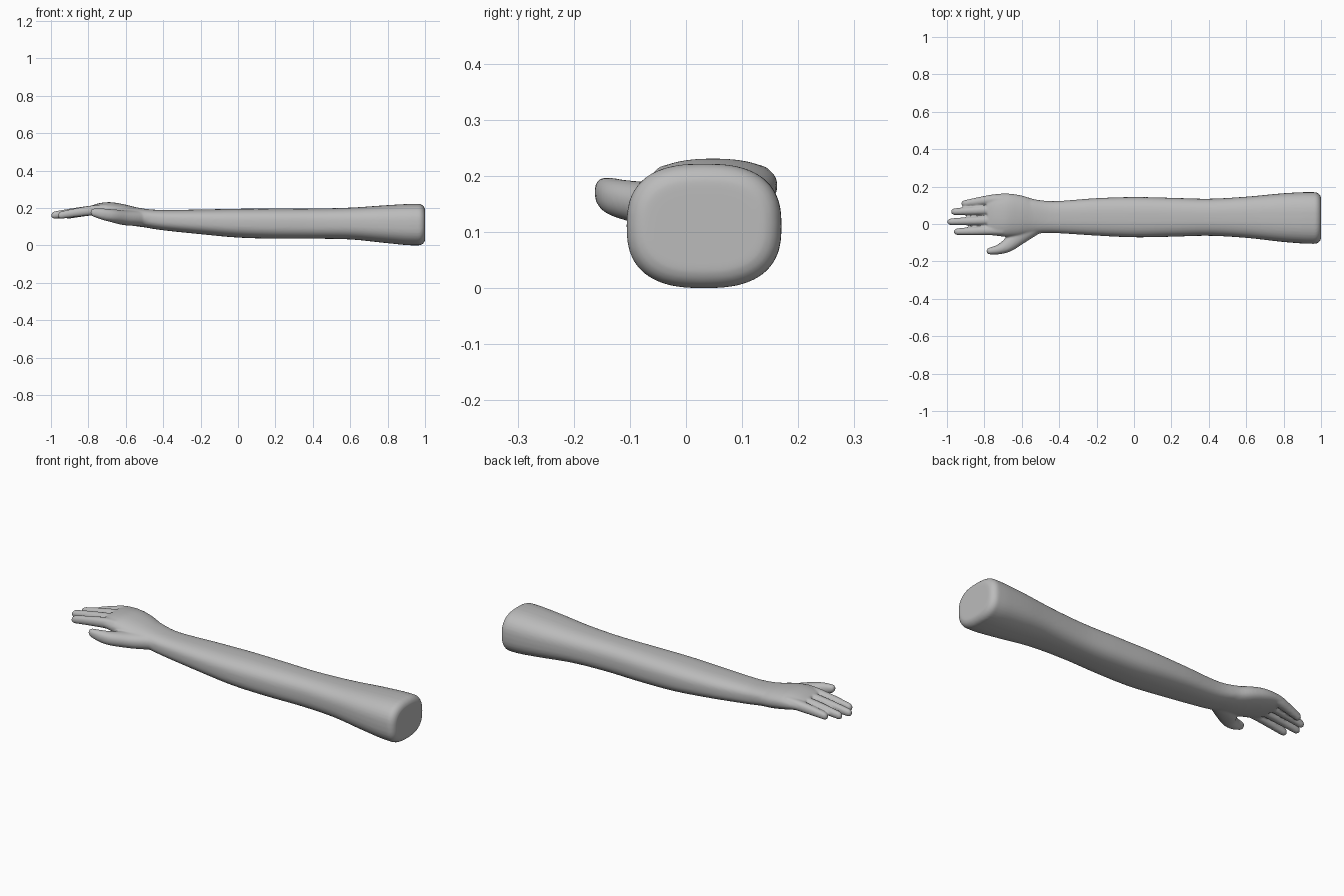
import bpy, bmesh, math
from mathutils import Vector

if "Cube" in bpy.data.objects:
    bpy.data.objects.remove(bpy.data.objects["Cube"])

skin = bpy.data.materials.new("plain grey")
skin.diffuse_color = (0.5, 0.5, 0.5, 1)
skin.use_nodes = True
skin.node_tree.nodes["Principled BSDF"].inputs["Base Color"].default_value = skin.diffuse_color

bm = bmesh.new()


def smooth_path(rows, steps=6):
    """Catmull-Rom interpolation of rows of numbers."""
    out = []
    for i in range(len(rows) - 1):
        a, b = rows[max(i - 1, 0)], rows[i]
        c, d = rows[i + 1], rows[min(i + 2, len(rows) - 1)]
        for s in range(steps):
            t = s / steps
            out.append([0.5 * (2 * q + (r - p) * t + (2 * p - 5 * q + 4 * r - u) * t * t
                               + (3 * q - p - 3 * r + u) * t ** 3)
                        for p, q, r, u in zip(a, b, c, d)])
    return out + [list(rows[-1])]


def loft(rows, power=2.0, sides=40):
    """Skin superellipse rings; row = x, y, z, half width, half height."""
    rings = []
    for i, (x, y, z, w, h) in enumerate(rows):
        p, q = rows[max(i - 1, 0)], rows[min(i + 1, len(rows) - 1)]
        t = Vector((q[0] - p[0], q[1] - p[1], 0)).normalized()
        side = Vector((-t.y, t.x, 0))
        ring = []
        for k in range(sides):
            a = 2 * math.pi * k / sides
            c, s = math.cos(a), math.sin(a)
            u = math.copysign(abs(c) ** (2 / power), c) * w
            v = math.copysign(abs(s) ** (2 / power), s) * h
            ring.append(bm.verts.new(Vector((x, y, z)) + side * u + Vector((0, 0, v))))
        rings.append(ring)
    for a, b in zip(rings, rings[1:]):
        for k in range(sides):
            n = (k + 1) % sides
            bm.faces.new((a[k], a[n], b[n], b[k]))
    bm.faces.new(rings[0][::-1])
    bm.faces.new(rings[-1])


def spans(rows):
    """Rows of x, ymin, ymax, zmin, zmax to centre and half sizes."""
    return [(x, (a + b) / 2, (c + d) / 2, (b - a) / 2, (d - c) / 2)
            for x, a, b, c, d in rows]


def digit(rows):
    """Tapered tube with a rounded end after its last row."""
    path = smooth_path(rows)
    x, y, z, w, h = path[-1]
    d = Vector((x - path[-2][0], y - path[-2][1], z - path[-2][2])).normalized()
    for k in range(1, 7):
        a = math.radians(14.5 * k)
        e = Vector((x, y, z)) + d * w * 1.25 * math.sin(a)
        path.append([*e, w * math.cos(a), h * math.cos(a)])
    loft(path, 2.2, 24)


# forearm and upper arm, with a rounded flat end
arm = smooth_path(spans([
    (-0.56, -0.05, 0.135, 0.11, 0.205), (-0.43, -0.048, 0.122, 0.085, 0.19),
    (-0.2, -0.062, 0.138, 0.06, 0.192), (0.0, -0.071, 0.144, 0.042, 0.196),
    (0.2, -0.068, 0.14, 0.036, 0.197), (0.4, -0.063, 0.135, 0.036, 0.197),
    (0.6, -0.074, 0.146, 0.032, 0.202), (0.78, -0.094, 0.163, 0.014, 0.214),
    (0.9, -0.104, 0.17, 0.002, 0.221), (0.965, -0.106, 0.17, 0.0, 0.222)]))
x, y, z, w, h = arm[-1]
for k in range(1, 7):
    a = math.radians(15 * k)
    inset = 0.036 * (1 - math.cos(a))
    arm.append([x + 0.036 * math.sin(a), y, z, w - inset, h - inset])
loft(arm, 2.6)

# palm
loft(smooth_path(spans([
    (-0.46, -0.046, 0.122, 0.092, 0.19), (-0.54, -0.055, 0.133, 0.102, 0.203),
    (-0.61, -0.066, 0.153, 0.115, 0.22), (-0.68, -0.068, 0.163, 0.132, 0.231),
    (-0.74, -0.063, 0.16, 0.148, 0.226), (-0.785, -0.058, 0.153, 0.16, 0.212)])), 2.3)

# four fingers: base y, tip y, tip x
for base, tip, end in ((0.129, 0.11, -0.925), (0.075, 0.066, -0.98),
                       (0.02, 0.012, -1.0), (-0.034, -0.041, -0.965)):
    stop = end + 0.023
    mid = (stop - 0.77) / 2
    digit([(-0.70, base, 0.192, 0.026, 0.028), (-0.77, base, 0.188, 0.0255, 0.027),
           (mid, (base + tip) / 2, 0.177, 0.0225, 0.024),
           (stop, tip, 0.163, 0.018, 0.02)])

# thumb
digit([(-0.52, 0.0, 0.145, 0.05, 0.042), (-0.605, -0.052, 0.148, 0.052, 0.04),
       (-0.67, -0.11, 0.158, 0.038, 0.035), (-0.72, -0.135, 0.166, 0.027, 0.031),
       (-0.766, -0.144, 0.174, 0.019, 0.023)])

bmesh.ops.recalc_face_normals(bm, faces=bm.faces)
mesh = bpy.data.meshes.new("arm_with_hand")
bm.to_mesh(mesh)
bm.free()
mesh.materials.append(skin)
obj = bpy.data.objects.new("arm_with_hand", mesh)
bpy.context.collection.objects.link(obj)

# fuse the parts into one skin and soften the joins
fuse = obj.modifiers.new("fuse", 'REMESH')
fuse.mode = 'VOXEL'
fuse.voxel_size = 0.005
fuse.use_smooth_shade = True
soft = obj.modifiers.new("soften", 'SMOOTH')
soft.factor = 0.5
soft.iterations = 8
bpy.context.view_layer.objects.active = obj
obj.select_set(True)
for name in ("fuse", "soften"):
    bpy.ops.object.modifier_apply(modifier=name)
bpy.ops.object.shade_smooth()
